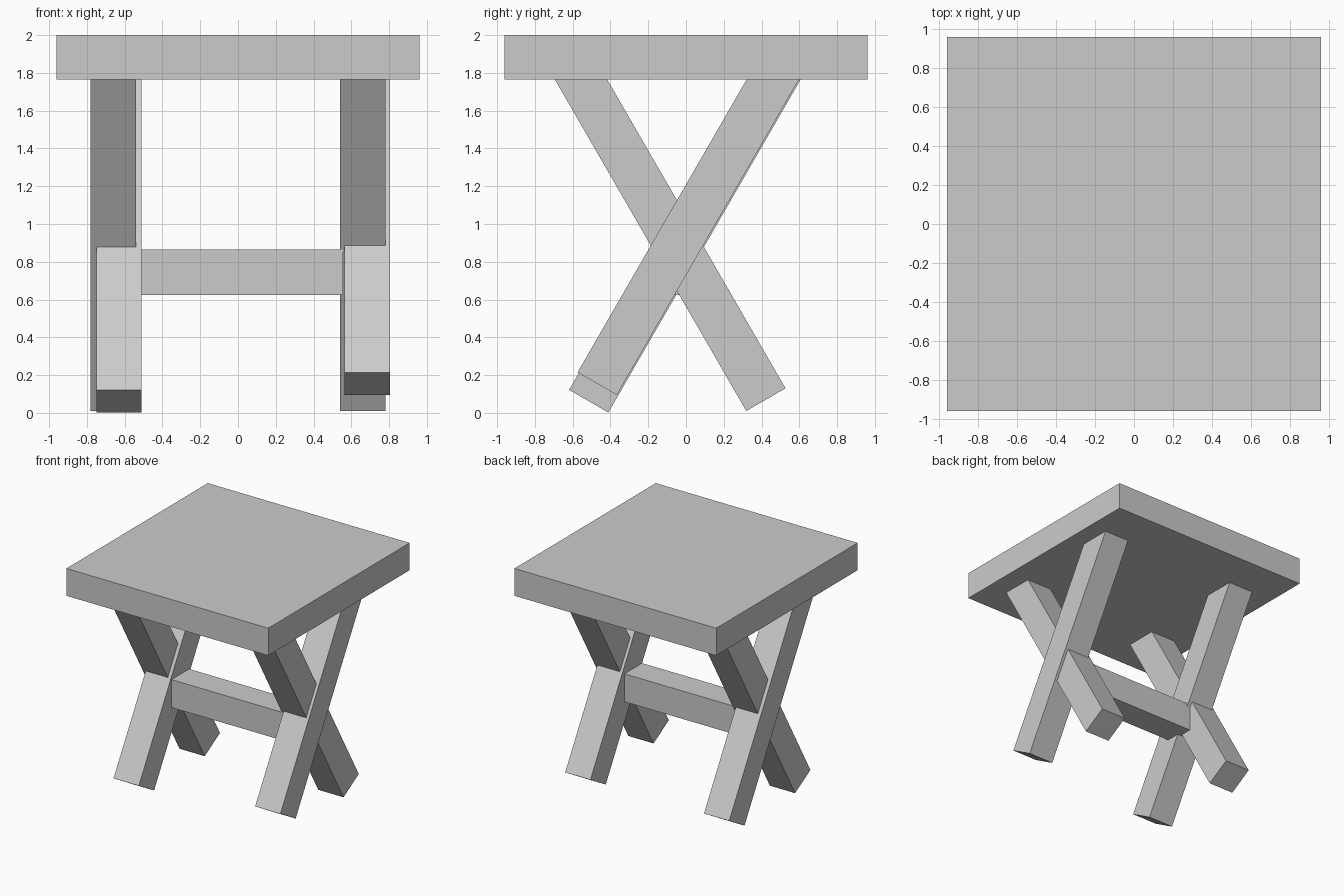
import bpy
from math import radians, sin, cos
from mathutils import Vector

if "Cube" in bpy.data.objects:
    bpy.data.objects.remove(bpy.data.objects["Cube"])


def box(name, center, size, tilt=0.0):
    """Box with the given size, tilted about the x axis."""
    bpy.ops.mesh.primitive_cube_add(size=1, location=center, rotation=(tilt, 0, 0))
    ob = bpy.context.object
    ob.name = name
    ob.scale = size
    bpy.ops.object.transform_apply(location=False, rotation=True, scale=True)
    return ob


W = 0.24        # beam thickness
LEAN = radians(30)
LENGTH = 2.045


def leg(name, x, foot_y, foot_z, side):
    """Square-ended leg from the middle of its foot, leaning to +y (side 1) or -y (side -1)."""
    axis = Vector((0, side * sin(LEAN), cos(LEAN)))
    center = Vector((x, foot_y, foot_z)) + axis * LENGTH / 2
    return box(name, center, (W, W, LENGTH), -side * LEAN)


# Seat slab
box("seat", (0, 0, 1.8825), (1.92, 1.92, 0.235))

# Front-footed legs, the right one sits slightly higher
leg("front_leg_left", -0.63, -0.515, 0.062, 1)
leg("front_leg_right", 0.685, -0.47, 0.155, 1)

# Back-footed legs
for label, x in (("left", -0.66), ("right", 0.66)):
    leg("back_leg_" + label, x, 0.423, 0.07, -1)

# Stretcher between the leg crossings
box("stretcher", (0, -0.055, 0.745), (1.11, W, W))
